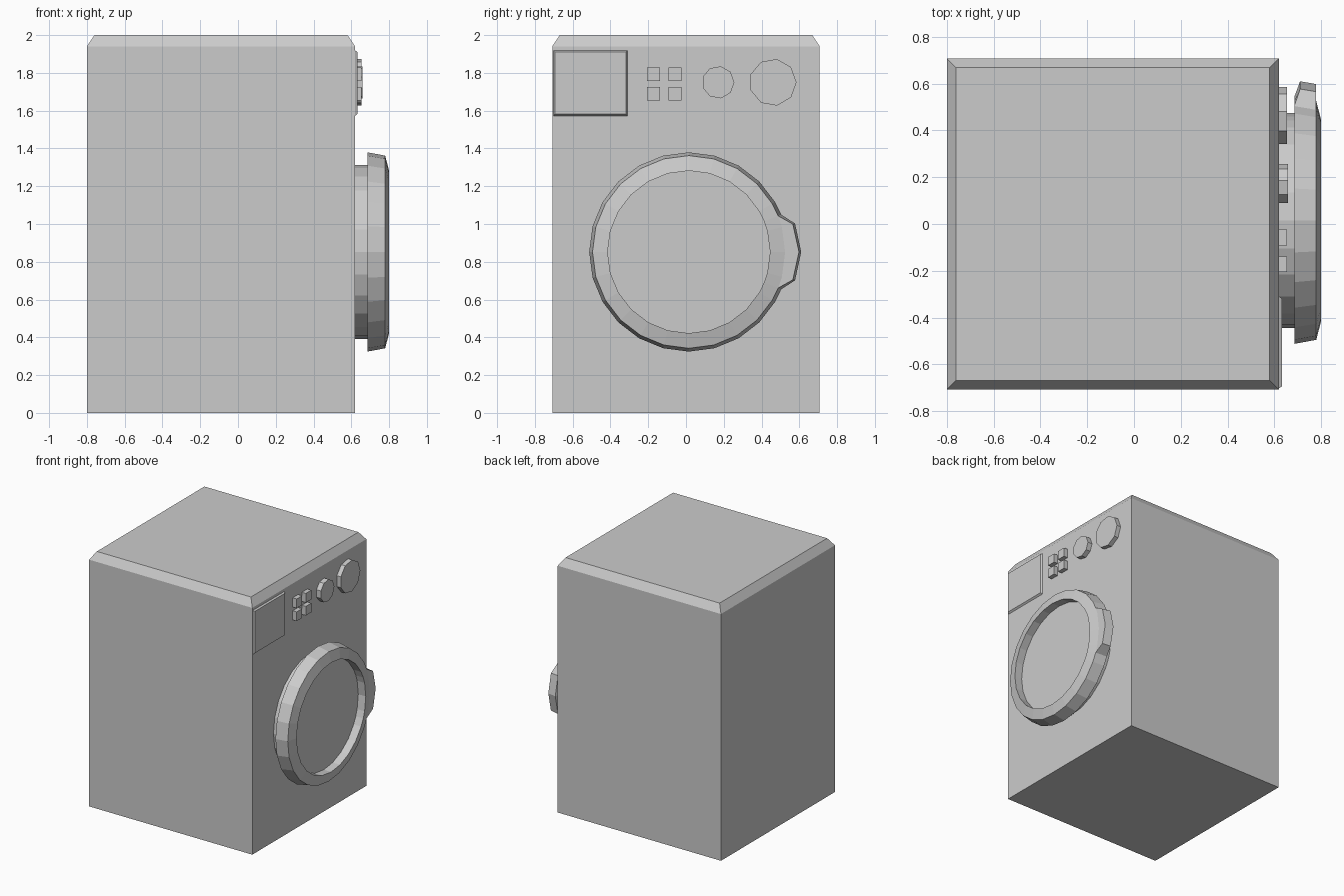
import bpy, bmesh
from math import cos, sin, radians

if "Cube" in bpy.data.objects:
    bpy.data.objects.remove(bpy.data.objects["Cube"])

FRONT = 0.62  # x of the machine's working face


def loft(name, rings):
    """Skin a list of equal-length closed rings and cap both ends."""
    bm = bmesh.new()
    rows = [[bm.verts.new(p) for p in ring] for ring in rings]
    n = len(rows[0])
    for a, b in zip(rows, rows[1:]):
        for i in range(n):
            j = (i + 1) % n
            bm.faces.new((a[i], a[j], b[j], b[i]))
    bm.faces.new(rows[0][::-1])
    bm.faces.new(rows[-1])
    bmesh.ops.remove_doubles(bm, verts=bm.verts, dist=0.0005)
    bmesh.ops.recalc_face_normals(bm, faces=bm.faces)
    mesh = bpy.data.meshes.new(name)
    bm.to_mesh(mesh)
    bm.free()
    obj = bpy.data.objects.new(name, mesh)
    bpy.context.collection.objects.link(obj)
    return obj


def rect_xy(x0, x1, y, z):
    return [(x0, -y, z), (x1, -y, z), (x1, y, z), (x0, y, z)]


def rect_yz(x, y0, y1, z0, z1):
    return [(x, y0, z0), (x, y1, z0), (x, y1, z1), (x, y0, z1)]


def disc(x, y, z, r, n):
    return [(x, y + r * cos(radians(360 * i / n)), z + r * sin(radians(360 * i / n)))
            for i in range(n)]


# cabinet with chamfered top
loft("cabinet", [rect_xy(-0.8, FRONT, 0.708, 0),
                 rect_xy(-0.8, FRONT, 0.708, 1.94),
                 rect_xy(-0.76, 0.58, 0.668, 2.0)])

# detergent drawer
loft("detergent_drawer", [rect_yz(FRONT, -0.702, -0.31, 1.573, 1.918),
                          rect_yz(0.633, -0.694, -0.318, 1.583, 1.911)])

# push buttons
for row, z in enumerate((1.69, 1.792)):
    for col, y in enumerate((-0.172, -0.058)):
        loft(f"button_{row}_{col}",
             [rect_yz(x, y - 0.034, y + 0.034, z - 0.036, z + 0.036)
              for x in (FRONT, 0.655)])

# nine-sided dials
for name, y, r, x in (("small_dial", 0.17, 0.086, 0.659), ("large_dial", 0.46, 0.125, 0.655)):
    loft(name, [disc(FRONT, y, 1.75, r, 9), disc(x, y, 1.75, r, 9)])

# door: revolved profile with a grip pulled out on the +y side
grip = {0: 0.595, 15: 0.582, 345: 0.582}
angles = sorted([a * 15 for a in range(24)] + [22, 338])
profile = [(FRONT, 0.46), (0.685, 0.46), (0.685, 0.5275), "back",
           "front", (0.779, 0.51), (0.80, 0.43), (0.735, 0.43)]


def door_point(step, a):
    if step == "back":
        x, r = (0.71, grip[a]) if a in grip else (0.685, 0.5275)
    elif step == "front":
        x, r = (0.779, grip[a] - 0.012) if a in grip else (0.779, 0.51)
    else:
        x, r = step
    return (x, 0.015 + r * cos(radians(a)), 0.852 + r * sin(radians(a)))


bm_rows = [[door_point(s, a) for a in angles] for s in profile]


def build_door():
    bm = bmesh.new()
    rows = [[bm.verts.new(p) for p in row] for row in bm_rows]
    n = len(angles)
    for a, b in zip(rows, rows[1:]):
        for i in range(n):
            j = (i + 1) % n
            quad = (a[i], a[j], b[j], b[i])
            bm.faces.new(quad)
    bm.faces.new(rows[0][::-1])
    bm.faces.new(rows[-1])
    # collapse the grip rows where there is no grip
    bmesh.ops.remove_doubles(bm, verts=bm.verts, dist=0.0005)
    bmesh.ops.recalc_face_normals(bm, faces=bm.faces)
    mesh = bpy.data.meshes.new("door")
    bm.to_mesh(mesh)
    bm.free()
    bpy.context.collection.objects.link(bpy.data.objects.new("door", mesh))


build_door()
